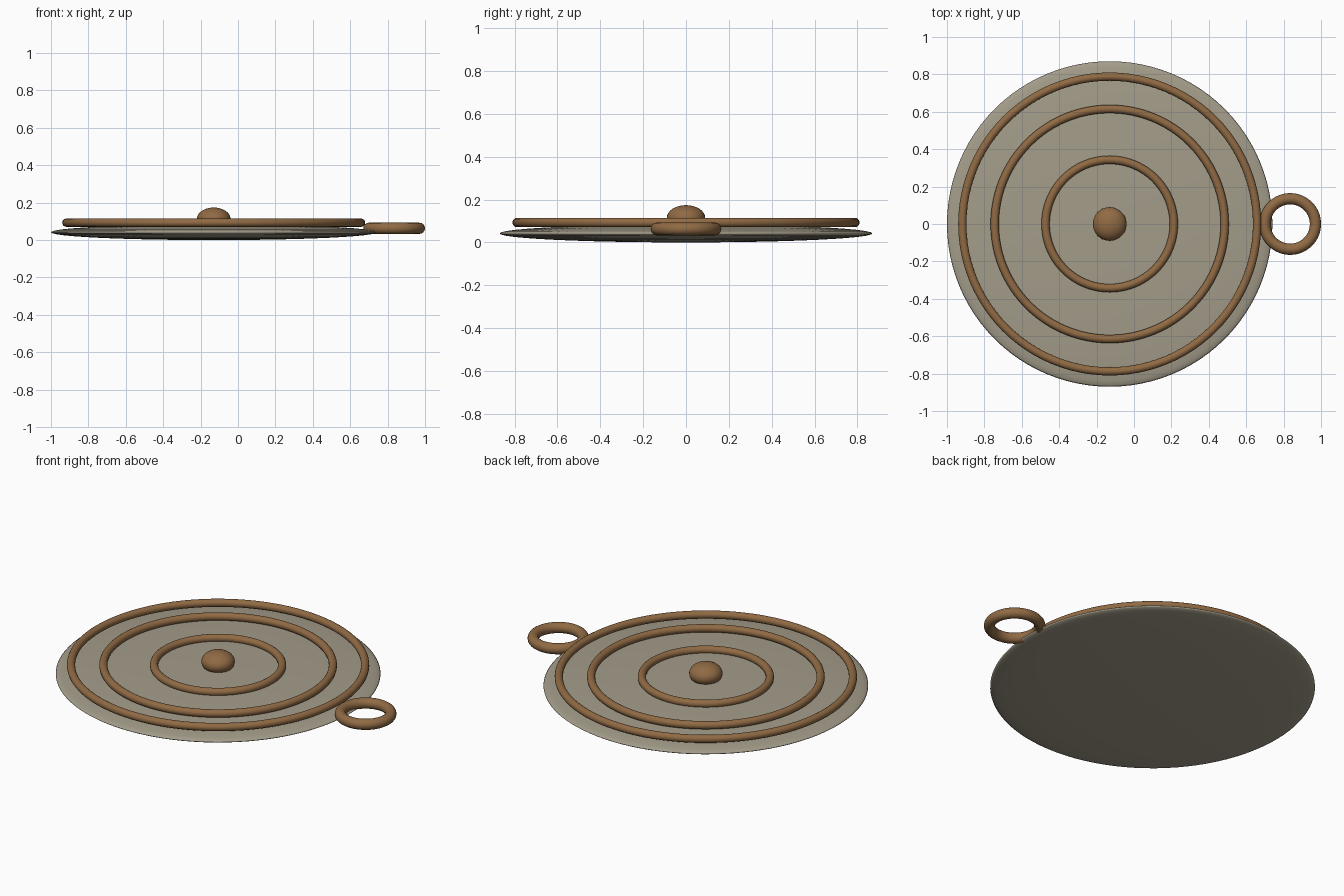
import bpy

if "Cube" in bpy.data.objects:
    bpy.data.objects.remove(bpy.data.objects["Cube"], do_unlink=True)

CENTRE_X = -0.13


def make_material(name, colour):
    mat = bpy.data.materials.new(name)
    mat.use_nodes = True
    mat.diffuse_color = colour
    mat.node_tree.nodes["Principled BSDF"].inputs["Base Color"].default_value = colour
    return mat


stone = make_material("grey stone", (0.37, 0.335, 0.255, 1))
bronze = make_material("brown bronze", (0.28, 0.145, 0.058, 1))


def finish(name, mat):
    obj = bpy.context.object
    obj.name = name
    obj.data.materials.append(mat)
    bpy.ops.object.shade_smooth()
    return obj


def squashed_sphere(name, x, z, radius, half_height, mat, segments, rings):
    bpy.ops.mesh.primitive_uv_sphere_add(
        segments=segments, ring_count=rings, radius=1, location=(x, 0, z))
    bpy.context.object.scale = (radius, radius, half_height)
    bpy.ops.object.transform_apply(location=False, rotation=False, scale=True)
    return finish(name, mat)


def ring(name, x, z, radius, tube, mat):
    bpy.ops.mesh.primitive_torus_add(
        major_segments=96, minor_segments=16,
        major_radius=radius, minor_radius=tube, location=(x, 0, z))
    return finish(name, mat)


# Lens-shaped body
squashed_sphere("disc", CENTRE_X, 0.042, 0.87, 0.042, stone, 96, 24)

# Concentric raised rings
for label, radius in (("inner", 0.343), ("middle", 0.615), ("outer", 0.788)):
    ring(label + "_ring", CENTRE_X, 0.093, radius, 0.022, bronze)

# Centre boss
squashed_sphere("centre_boss", CENTRE_X, 0.114, 0.09, 0.06, bronze, 32, 16)

# Hanging loop on the side
ring("hanging_loop", 0.835, 0.063, 0.135, 0.03, bronze)
